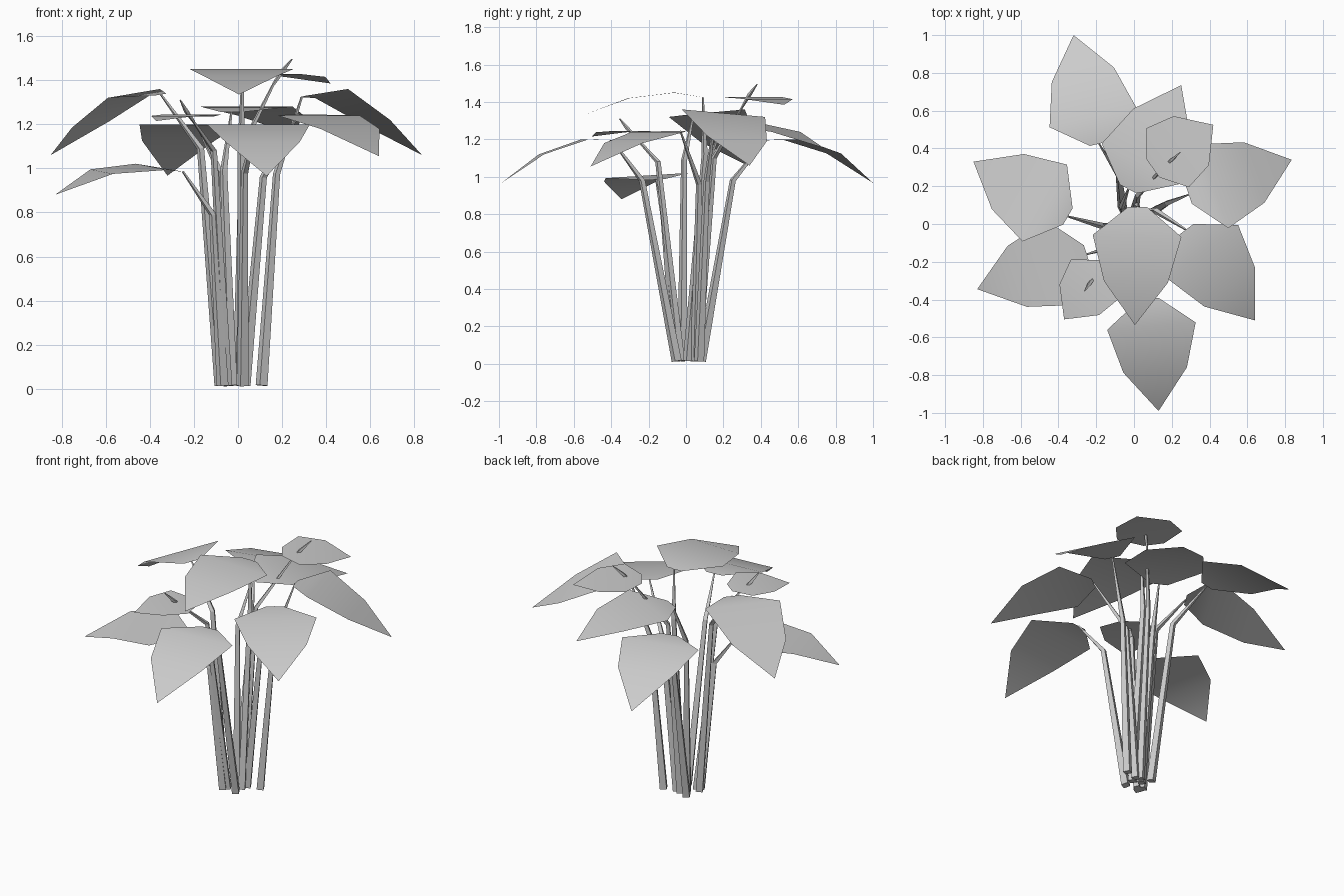
import bpy, math
from mathutils import Vector


def make(name, verts, faces, smooth=False):
    me = bpy.data.meshes.new(name)
    me.from_pydata([tuple(v) for v in verts], [], faces)
    me.update()
    for p in me.polygons:
        p.use_smooth = smooth
    ob = bpy.data.objects.new(name, me)
    bpy.context.collection.objects.link(ob)
    return ob


def leaf(name, base, tip, zs, widths=(0.10, 0.47, 0.338), roll=0.0):
    """Pointed blade: three cross rows and a tip, arched along its length."""
    b, t = Vector(base), Vector(tip)
    d = (t - b).normalized()
    n = Vector((-d.y, d.x))
    verts = []
    for f, w, z in zip((0, 0.245, 0.635), widths, zs):
        c = b.lerp(t, f)
        for s in (1, -1):
            p = c + n * (s * w / 2)
            verts.append((p.x, p.y, z + s * w / 2 * roll))
    verts.append((t.x, t.y, zs[3]))
    make(name, verts, [(0, 1, 3, 2), (2, 3, 5, 4), (4, 5, 6)], True)


def tube(name, points, radii, sides=4):
    """Tapered low-poly tube through the points."""
    pts = [Vector(p) for p in points]
    verts, faces = [], []
    for i, (p, r) in enumerate(zip(pts, radii)):
        d = (pts[min(i + 1, len(pts) - 1)] - pts[max(i - 1, 0)]).normalized()
        u = d.cross(Vector((0.3, 1, 0))).normalized()
        v = d.cross(u)
        for k in range(sides):
            a = 2 * math.pi * k / sides
            verts.append(p + u * (r * math.cos(a)) + v * (r * math.sin(a)))
    for i in range(len(pts) - 1):
        for k in range(sides):
            a, b = i * sides + k, i * sides + (k + 1) % sides
            faces.append((a, b, b + sides, a + sides))
    faces.append(tuple(reversed(range(sides))))
    faces.append(tuple(range(len(verts) - sides, len(verts))))
    make(name, verts, faces)


# Leaves with stems: name, base, tip, heights along blade, roll, stem foot, stem bend
plants = [
    ("back_left", (-0.185, 0.425), (-0.32, 1.0), (1.195, 1.20, 1.125, 0.967), 0,
     (-0.06, 0.08), (-0.08, 0.25, 0.98)),
    ("left", (-0.35, 0.04), (-0.85, 0.33), (1.335, 1.34, 1.20, 1.06), -0.085,
     (-0.08, -0.02), (-0.17, -0.01, 1.09)),
    ("low_left", (-0.25, -0.16), (-0.83, -0.345), (0.985, 1.007, 0.985, 0.88), -0.06,
     (-0.07, -0.05), (-0.115, -0.12, 0.79)),
    ("front", (0.08, -0.395), (0.13, -0.99), (1.195, 1.20, 1.12, 0.965), 0,
     (0.02, -0.05), (0.03, -0.235, 0.98)),
    ("front_right", (0.275, -0.03), (0.64, -0.51), (1.245, 1.24, 1.18, 1.055), 0,
     (0.03, 0.05), (0.115, 0.07, 0.96)),
    ("right", (0.29, 0.155), (0.835, 0.34), (1.325, 1.34, 1.205, 1.06), -0.085,
     (0.107, 0.07), (0.175, 0.11, 0.975)),
    ("top", (0.02, 0.09), (0.005, -0.535), (1.425, 1.45, 1.42, 1.335), 0,
     (0.02, 0.01), (0.015, 0.10, 1.12)),
    ("back", (-0.03, 0.185), (0.25, 0.735), (1.255, 1.28, 1.24, 1.155), 0,
     (-0.03, 0.03), (-0.065, 0.09, 0.99)),
]
for name, base, tip, zs, roll, foot, bend in plants:
    leaf(name + "_leaf", base, tip, zs, roll=roll)
    tube(name + "_stem", [(*foot, 0.015), bend, (*base, zs[0])],
         (0.028, 0.017, 0.005))

# Flower bracts
leaf("right_bract", (0.10, 0.295), (0.42, 0.525), (1.42, 1.427, 1.415, 1.385),
     (0.12, 0.385, 0.32))
leaf("left_bract", (-0.15, -0.22), (-0.37, -0.505), (1.235, 1.245, 1.238, 1.215),
     (0.10, 0.33, 0.265))

# Flower stems and spikes
tube("right_flower_stem", [(0.0, 0.06, 0.015), (0.02, 0.15, 1.10), (0.16, 0.305, 1.38)],
     (0.025, 0.015, 0.006))
tube("right_flower_spike", [(0.16, 0.305, 1.38), (0.20, 0.34, 1.44), (0.245, 0.38, 1.495)],
     (0.007, 0.011, 0.003))
tube("left_flower_stem", [(-0.05, -0.03, 0.015), (-0.11, -0.15, 1.08), (-0.20, -0.27, 1.21)],
     (0.025, 0.015, 0.006))
tube("left_flower_spike", [(-0.20, -0.27, 1.21), (-0.235, -0.315, 1.26), (-0.262, -0.355, 1.31)],
     (0.007, 0.011, 0.003))
